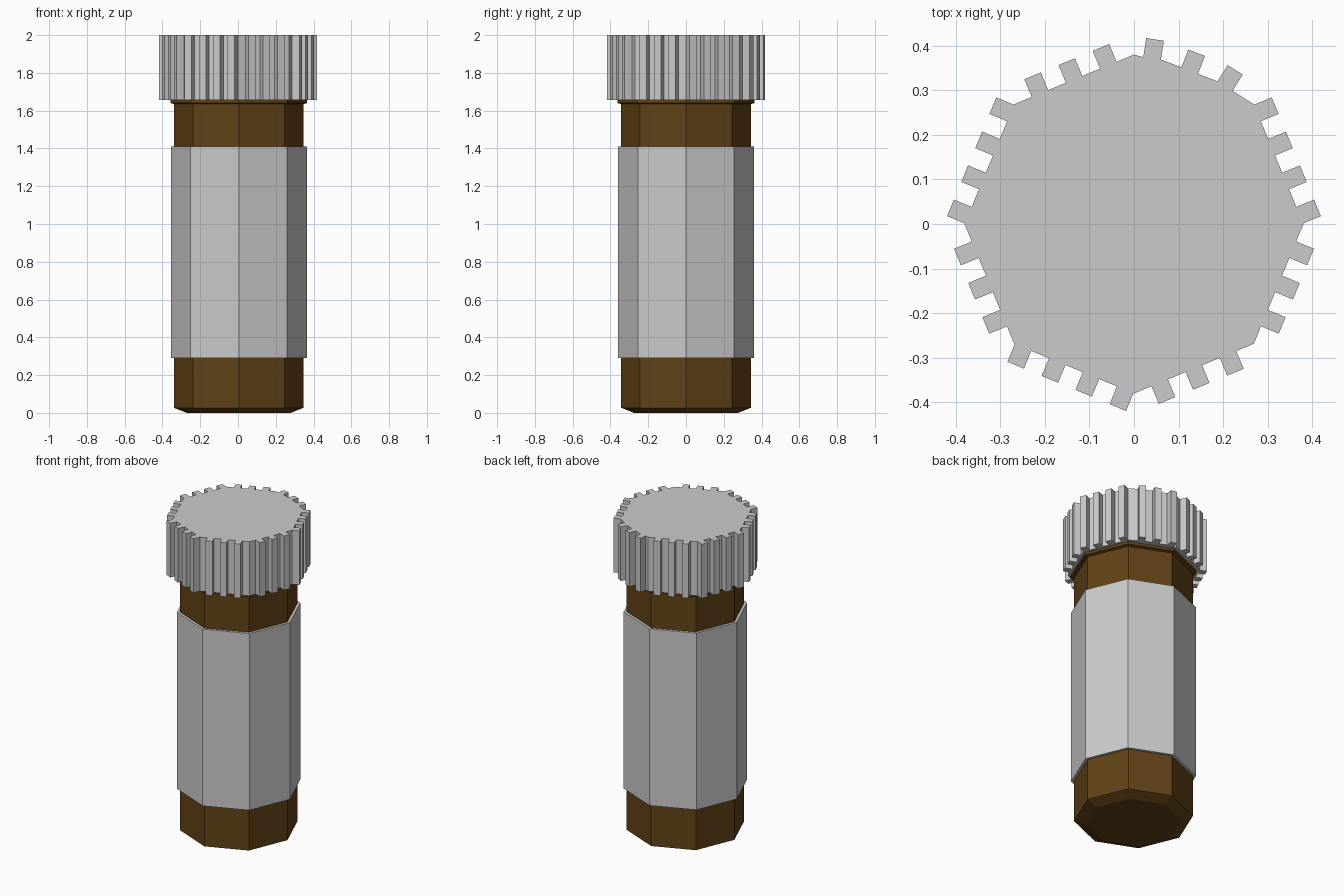
import bpy, bmesh
from math import cos, sin, pi
from mathutils import Vector

if "Cube" in bpy.data.objects:
    bpy.data.objects.remove(bpy.data.objects["Cube"])

brown = bpy.data.materials.new("brown_glass")
brown.diffuse_color = (0.12, 0.055, 0.008, 1)
brown.use_nodes = True
brown.node_tree.nodes["Principled BSDF"].inputs["Base Color"].default_value = brown.diffuse_color
CX = 0.004          # bottle axis sits slightly off the cap centre


def finish(name, bm, mat=None):
    bmesh.ops.recalc_face_normals(bm, faces=bm.faces)
    me = bpy.data.meshes.new(name)
    bm.to_mesh(me)
    bm.free()
    ob = bpy.data.objects.new(name, me)
    bpy.context.collection.objects.link(ob)
    if mat:
        me.materials.append(mat)
    return ob


def octagon_lathe(name, profile, mat=None, closed=False):
    """Sweep (radius, z) points round eight sides; cap the ends or close the loop."""
    bm = bmesh.new()
    rings = [[bm.verts.new((CX + r * cos(i * pi / 4), r * sin(i * pi / 4), z))
              for i in range(8)] for r, z in profile]
    pairs = list(zip(rings, rings[1:]))
    if closed:
        pairs.append((rings[-1], rings[0]))
    else:
        bm.faces.new(rings[0])
        bm.faces.new(rings[-1])
    for a, b in pairs:
        for i in range(8):
            j = (i + 1) % 8
            bm.faces.new((a[i], a[j], b[j], b[i]))
    return finish(name, bm, mat)


# Bottle body with chamfered foot and a small collar under the cap
octagon_lathe("bottle", [(0.275, 0), (0.343, 0.027), (0.343, 1.635),
                         (0.362, 1.64), (0.362, 1.67)], brown)

# Label sleeve wrapped round the body
octagon_lathe("label", [(0.343, 0.29), (0.36, 0.29), (0.36, 1.41), (0.343, 1.41)],
              closed=True)

# Ribbed cap: octagon outline with three or four teeth on every side
FOUR = (-0.124, -0.041, 0.041, 0.124)
THREE = (-0.083, 0, 0.083)
R = 0.38
corner = [Vector((R * cos(i * pi / 4), R * sin(i * pi / 4))) for i in range(8)]
sides = [(corner[0], FOUR),
         # slightly bulged side
         (corner[1], (0.028,)), (Vector((0.187, 0.32)), (0,)),
         (Vector((0.063, 0.368)), (0,)), (Vector((0.018, 0.375)), ()),
         (corner[2], THREE), (corner[3], FOUR), (corner[4], THREE),
         (corner[5], FOUR), (corner[6], THREE), (corner[7], THREE)]
outline = []
for k, (a, teeth) in enumerate(sides):
    b = sides[(k + 1) % len(sides)][0]
    t = (b - a).normalized()
    n = Vector((t.y, -t.x))
    outline.append(a)
    for s in teeth:
        c = (a + b) / 2 + t * s
        outline += [c - t * 0.02, c - t * 0.02 + n * 0.043,
                    c + t * 0.02 + n * 0.043, c + t * 0.02]

bm = bmesh.new()
base = bm.faces.new([bm.verts.new((p.x, p.y, 1.657)) for p in outline])
top = bmesh.ops.extrude_face_region(bm, geom=[base], use_keep_orig=True)
bmesh.ops.translate(bm, vec=(0, 0, 0.343),
                    verts=[v for v in top["geom"] if isinstance(v, bmesh.types.BMVert)])
finish("cap", bm)
